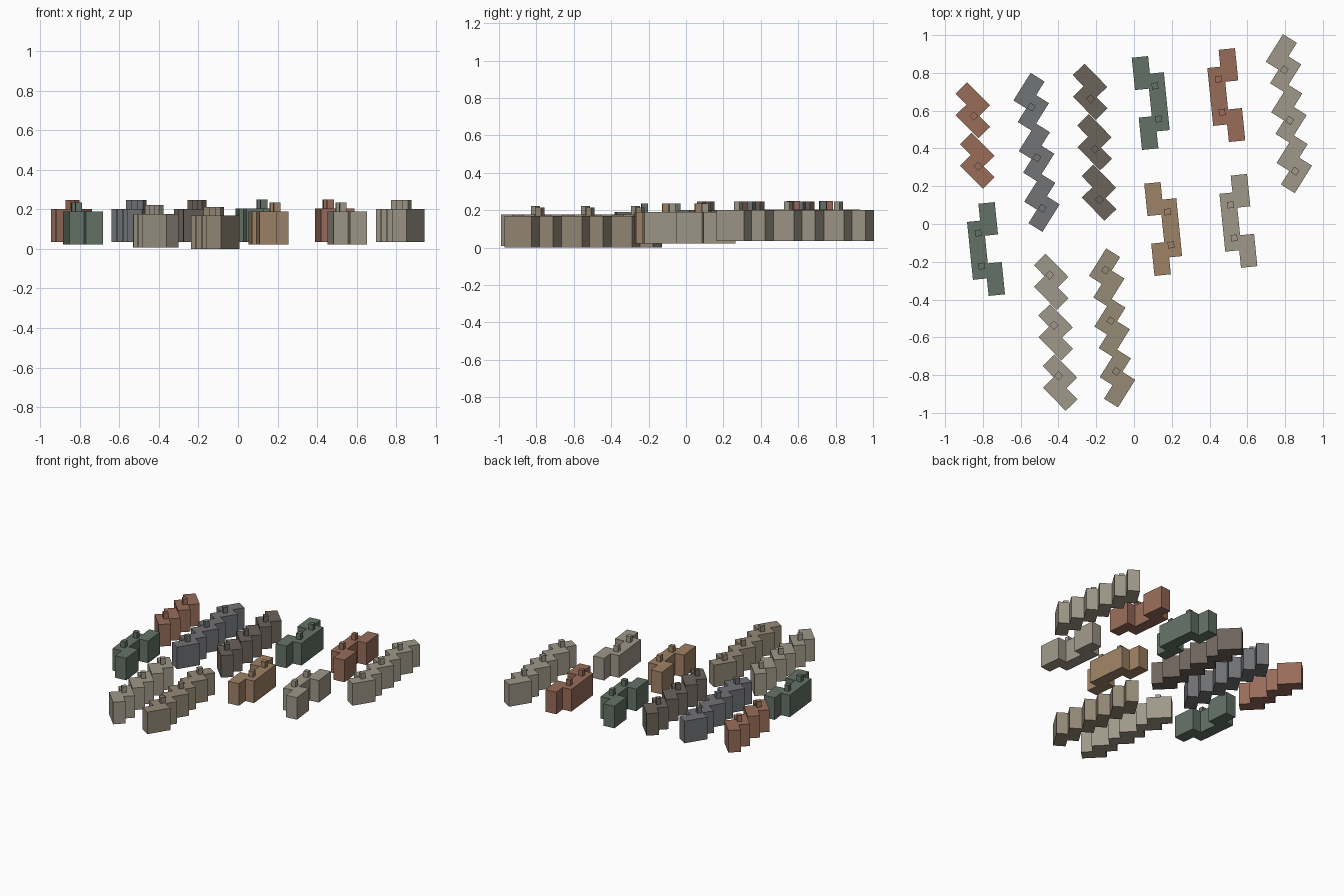
import bpy, bmesh
from math import radians
from mathutils import Matrix

if "Cube" in bpy.data.objects:
    bpy.data.objects.remove(bpy.data.objects["Cube"])

HEIGHT, CHIMNEY_RISE, CHIMNEY = 0.168, 0.045, 0.034
LONG, SHORT, MIDDLE = 0.172, 0.087, 0.308


def srgb(r, g, b):
    return [(c / 255 / 12.92 if c < 11 else ((c / 255 + 0.055) / 1.055) ** 2.4) for c in (r, g, b)] + [1]


COLOURS = {"brick": (152, 108, 90), "green": (100, 114, 103), "slate": (114, 115, 117),
           "umber": (108, 99, 91), "ochre": (159, 130, 102), "stone": (159, 152, 137),
           "tan": (149, 138, 118)}
MATERIALS = {}
for key, rgb in COLOURS.items():
    MATERIALS[key] = bpy.data.materials.new(key)
    MATERIALS[key].diffuse_color = srgb(*rgb)


def box(bm, x, y, length, width, angle, z0, z1):
    m = (Matrix.Translation((x, y, (z0 + z1) / 2)) @ Matrix.Rotation(radians(angle), 4, 'Z')
         @ Matrix.Diagonal((length, width, z1 - z0, 1)))
    bmesh.ops.create_cube(bm, size=1, matrix=m)


def terrace(name, colour, blocks, chimneys, angle, z):
    bm = bmesh.new()
    for x, y, length in blocks:
        box(bm, x, y, length, SHORT, angle, z, z + HEIGHT)
    top = z + HEIGHT
    for x, y in chimneys:
        box(bm, x, y, CHIMNEY, CHIMNEY, angle, top - 0.03, top + CHIMNEY_RISE)
    me = bpy.data.meshes.new(name)
    bm.to_mesh(me)
    bm.free()
    me.materials.append(MATERIALS[colour])
    bpy.context.collection.objects.link(bpy.data.objects.new(name, me))


# Stepped terraces: pairs of slanted houses with one chimney per pair
# style: (angle, step inside a pair, step from pair to pair)
FALLING = (-45.5, (0.001, -0.114), (0.0235, -0.267))
RISING = (58, (0.023, -0.114), (0.0285, -0.268))
stepped = [
    ("brick_stepped_terrace", "brick", FALLING, 2, (-.854, .659), (.005, -.087), .034),
    ("umber_stepped_terrace", "umber", FALLING, 3, (-.233, .757), (.003, -.095), .034),
    ("stone_front_stepped_terrace", "stone", FALLING, 3, (-.439, -.249), (-.008, -.021), .008),
    ("slate_stepped_terrace", "slate", RISING, 3, (-.556, .704), (.013, -.085), .034),
    ("stone_back_stepped_terrace", "stone", RISING, 3, (.780, .909), (.016, -.093), .034),
    ("tan_stepped_terrace", "tan", RISING, 3, (-.156, -.225), (.005, -.019), 0),
]
for name, colour, (angle, inner, pair), n, (cx, cy), (hx, hy), z in stepped:
    blocks, chimneys = [], []
    for i in range(n):
        x, y = cx + i * pair[0], cy + i * pair[1]
        blocks += [(x, y, LONG), (x + inner[0], y + inner[1], LONG)]
        chimneys.append((x + hx, y + hy))
    terrace(name, colour, blocks, chimneys, angle, z)

# Bracket terraces: long middle block, an end house at each end, two chimneys
# side 1 puts the end houses to the right, -1 to the left
bracket = [
    ("green_back_bracket_terrace", "green", -1, (.130, .646), .036),
    ("green_left_bracket_terrace", "green", 1, (-.825, -.138), .022),
    ("ochre_bracket_terrace", "ochre", -1, (.196, -.021), .022),
    ("brick_bracket_terrace", "brick", 1, (.447, .677), .036),
    ("stone_bracket_terrace", "stone", 1, (.511, .011), .022),
]
for name, colour, s, (x, y), z in bracket:
    blocks = [(x, y, MIDDLE), (x + s * .053, y + s * .164, LONG), (x + s * .09, y - s * .153, LONG)]
    chimneys = [(x, y + s * .09), (x + s * .019, y - s * .085)]
    terrace(name, colour, blocks, chimneys, -84.2, z)

for m in bpy.data.materials:
    if m.users and not m.is_grease_pencil:
        m.use_nodes = True
        m.node_tree.nodes["Principled BSDF"].inputs["Base Color"].default_value = m.diffuse_color
